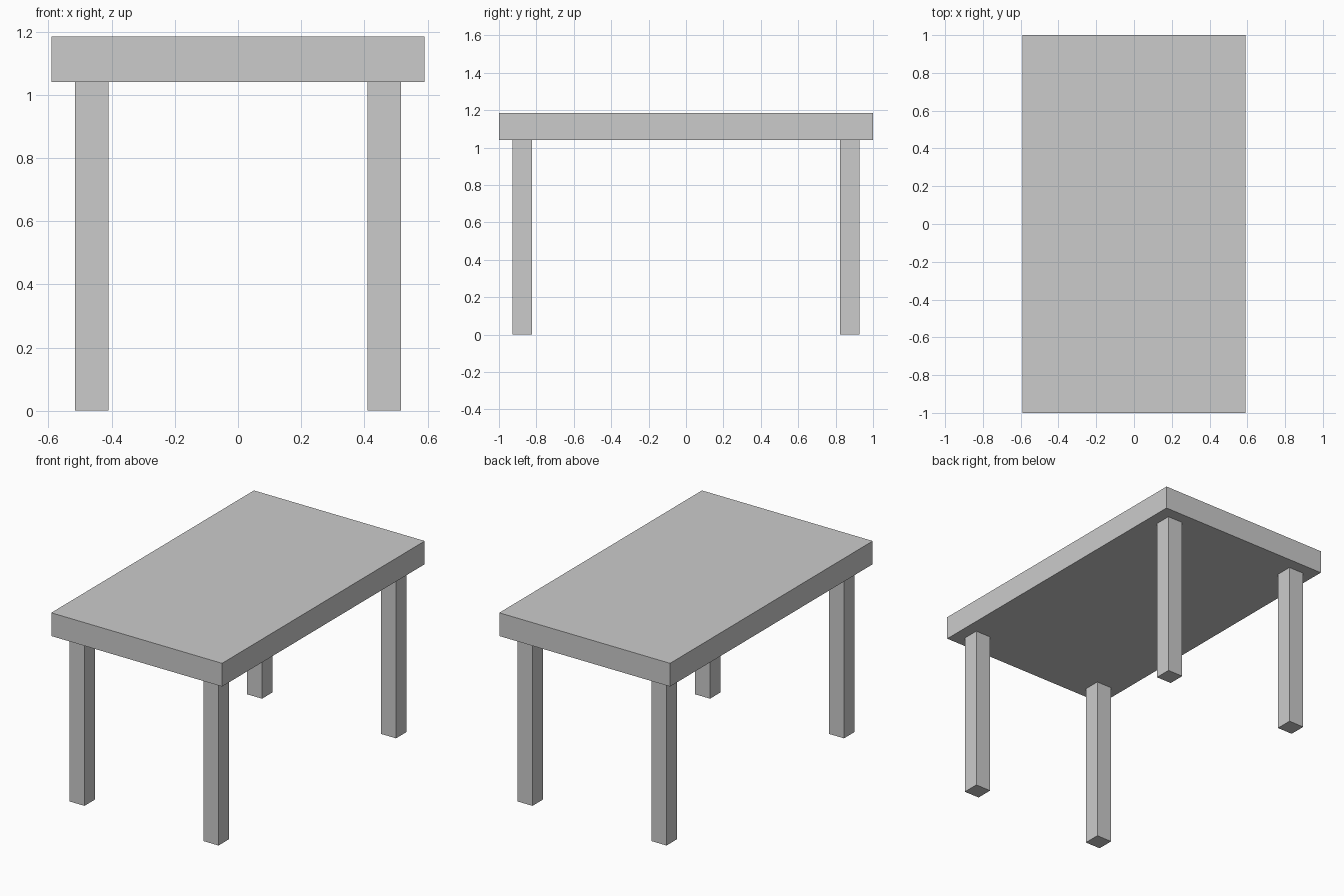
import bpy

if "Cube" in bpy.data.objects:
    bpy.data.objects.remove(bpy.data.objects["Cube"])

TOP_Z, UNDER_Z = 1.185, 1.04
LEG = 0.105


def box(name, size, center):
    bpy.ops.mesh.primitive_cube_add(size=1, location=center)
    ob = bpy.context.object
    ob.name = name
    ob.scale = size
    bpy.ops.object.transform_apply(location=False, rotation=False, scale=True)
    return ob


# Tabletop slab
box("tabletop", (1.18, 2.0, TOP_Z - UNDER_Z), (0, 0, (TOP_Z + UNDER_Z) / 2))

# Four square legs, inset from the corners
for sx, side in ((-1, "left"), (1, "right")):
    for sy, end in ((-1, "front"), (1, "back")):
        box(f"{end}_{side}_leg", (LEG, LEG, UNDER_Z),
            (sx * 0.463, sy * 0.876, UNDER_Z / 2))
